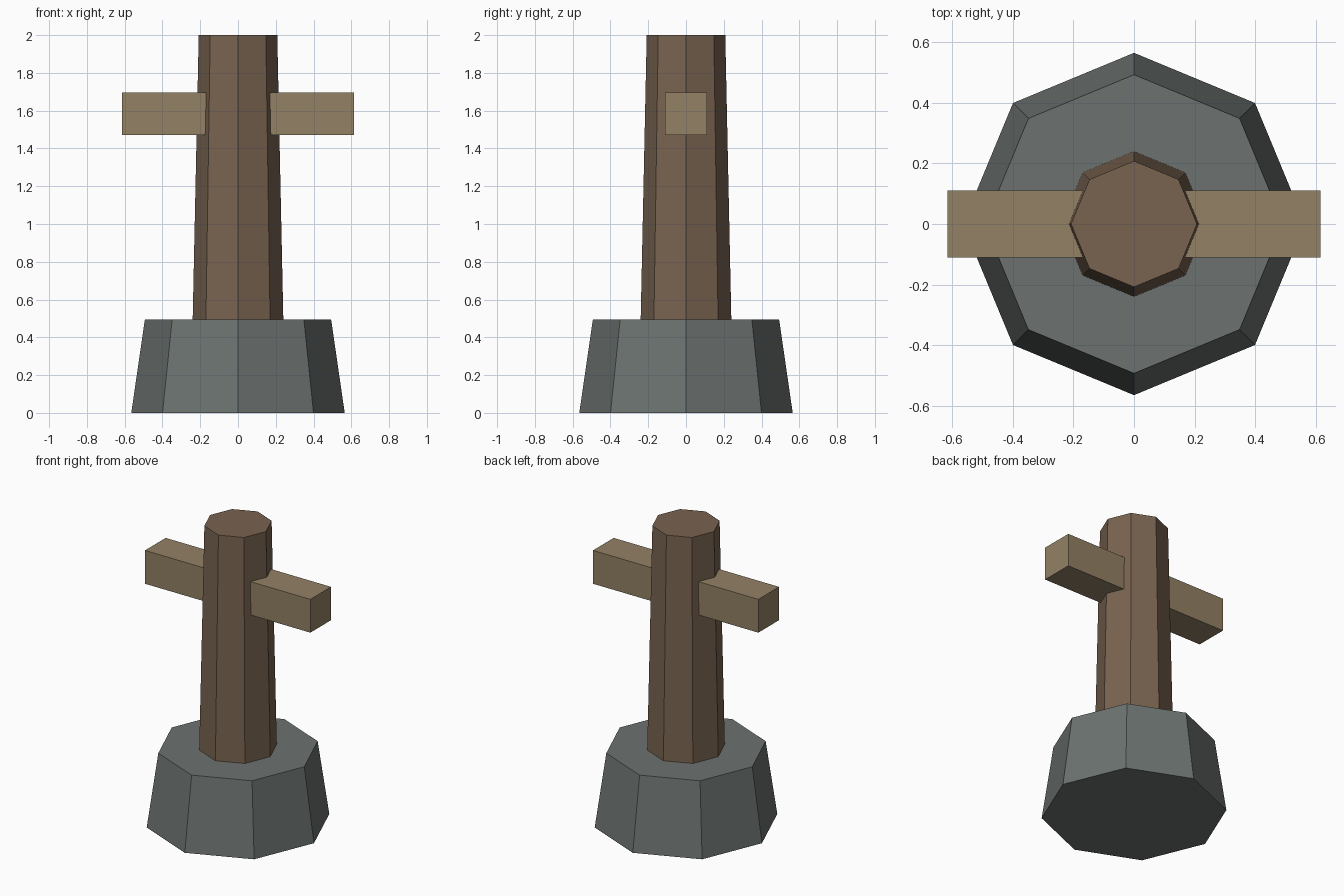
import bpy

if "Cube" in bpy.data.objects:
    bpy.data.objects.remove(bpy.data.objects["Cube"])


def finish(name, colour):
    obj = bpy.context.object
    obj.name = name
    mat = bpy.data.materials.new(name + "_colour")
    mat.diffuse_color = (*colour, 1)
    mat.use_nodes = True
    mat.node_tree.nodes["Principled BSDF"].inputs["Base Color"].default_value = mat.diffuse_color
    obj.data.materials.append(mat)
    return obj


def tapered_octagon(name, r_bottom, r_top, z0, z1, colour):
    bpy.ops.mesh.primitive_cone_add(vertices=8, radius1=r_bottom, radius2=r_top,
                                    depth=z1 - z0, location=(0, 0, (z0 + z1) / 2))
    return finish(name, colour)


# Stone foot
tapered_octagon("stone_base", 0.565, 0.493, 0, 0.495, (0.15, 0.17, 0.16))

# Wooden post standing on the foot
tapered_octagon("post", 0.24, 0.208, 0.495, 2.0, (0.19, 0.125, 0.08))

# Beam running through the post
bpy.ops.mesh.primitive_cube_add(size=1, location=(0, 0, 1.583))
beam = finish("crossbeam", (0.29, 0.22, 0.13))
beam.scale = (1.23, 0.22, 0.224)
bpy.ops.object.transform_apply(location=False, rotation=False, scale=True)
